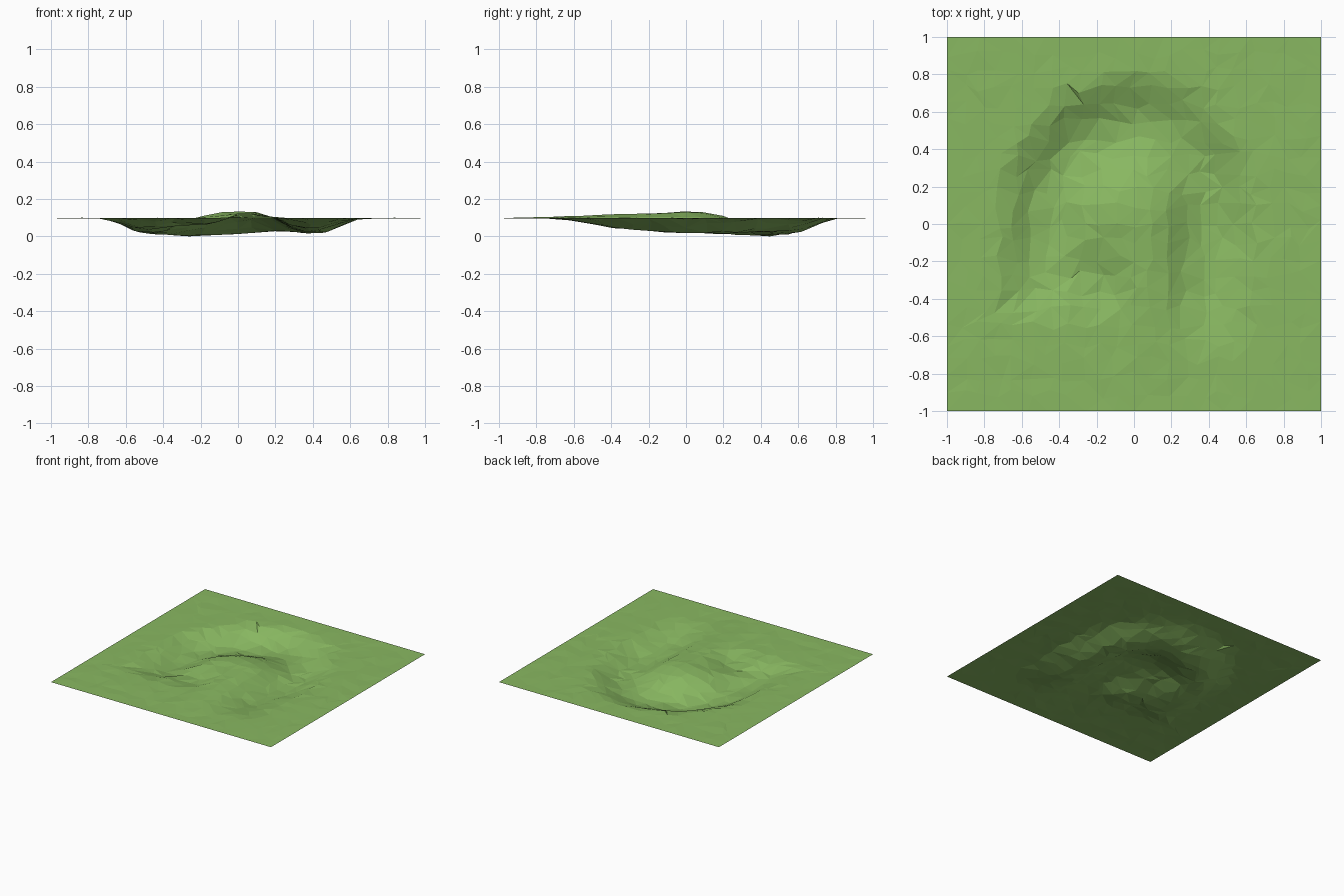
import bpy
import bmesh
import random
from mathutils import Vector

random.seed(4)
if "Cube" in bpy.data.objects:
    bpy.data.objects.remove(bpy.data.objects["Cube"], do_unlink=True)

GROUND = 0.096
CELLS = 22

# Paths as (x, y, height change, half width)
MOAT = [(-0.52, -0.52, 0.0, 0.2), (-0.5, -0.3, -0.055, 0.24),
        (-0.48, -0.1, -0.078, 0.25), (-0.46, 0.2, -0.085, 0.26),
        (-0.26, 0.43, -0.097, 0.3), (0.0, 0.52, -0.086, 0.32),
        (0.2, 0.48, -0.07, 0.3), (0.38, 0.26, -0.08, 0.27),
        (0.41, -0.05, -0.08, 0.27), (0.4, -0.35, -0.055, 0.26),
        (0.42, -0.68, -0.003, 0.25)]
HOLLOW = [(-0.46, -0.2, -0.05, 0.2), (-0.2, -0.32, -0.035, 0.22)]
RIDGE = [(-0.03, 0.04, 0.037, 0.24), (0.03, 0.02, 0.036, 0.24),
         (0.06, -0.3, 0.022, 0.2), (0.1, -0.75, 0.006, 0.2)]


def path_height(path, x, y):
    """Strongest height change at a point from a path with sloping banks."""
    best = 0.0
    for a, b in zip(path, path[1:]):
        start, end = Vector(a[:2]), Vector(b[:2])
        run = end - start
        t = (Vector((x, y)) - start).dot(run) / run.length_squared
        t = min(1.0, max(0.0, t))
        distance = (Vector((x, y)) - start - run * t).length
        height = a[2] + (b[2] - a[2]) * t
        width = a[3] + (b[3] - a[3]) * t
        s = min(1.0, max(0.0, 1.1 - 1.1 * distance / width))
        value = height * s * s * (3 - 2 * s)
        if abs(value) > abs(best):
            best = value
    return best


def terrain_height(x, y):
    dip = min(path_height(MOAT, x, y), path_height(HOLLOW, x, y))
    return GROUND + dip + path_height(RIDGE, x, y)


# Irregular low-poly sheet
bm = bmesh.new()
bmesh.ops.create_grid(bm, x_segments=CELLS, y_segments=CELLS, size=1.0)
jitter = 0.6 / CELLS
for v in bm.verts:
    inside_x, inside_y = abs(v.co.x) < 0.999, abs(v.co.y) < 0.999
    if inside_x:
        v.co.x += random.uniform(-jitter, jitter)
    if inside_y:
        v.co.y += random.uniform(-jitter, jitter)
    v.co.z = GROUND
    if inside_x and inside_y:
        v.co.z = terrain_height(v.co.x, v.co.y) + random.uniform(-0.002, 0.002)

# Split each cell along a random diagonal
for face in list(bm.faces):
    corners = list(face.verts)
    k = random.randint(0, 1)
    bmesh.utils.face_split(face, corners[k], corners[k + 2])
lowest = min(v.co.z for v in bm.verts)
for v in bm.verts:
    v.co.z -= lowest

mesh = bpy.data.meshes.new("terrain")
bm.to_mesh(mesh)
bm.free()
terrain = bpy.data.objects.new("terrain", mesh)
bpy.context.scene.collection.objects.link(terrain)

# Grass colour
grass = bpy.data.materials.new("grass green")
grass.use_nodes = True
colour = (0.25, 0.48, 0.12, 1.0)
grass.diffuse_color = colour
grass.node_tree.nodes["Principled BSDF"].inputs["Base Color"].default_value = colour
mesh.materials.append(grass)
